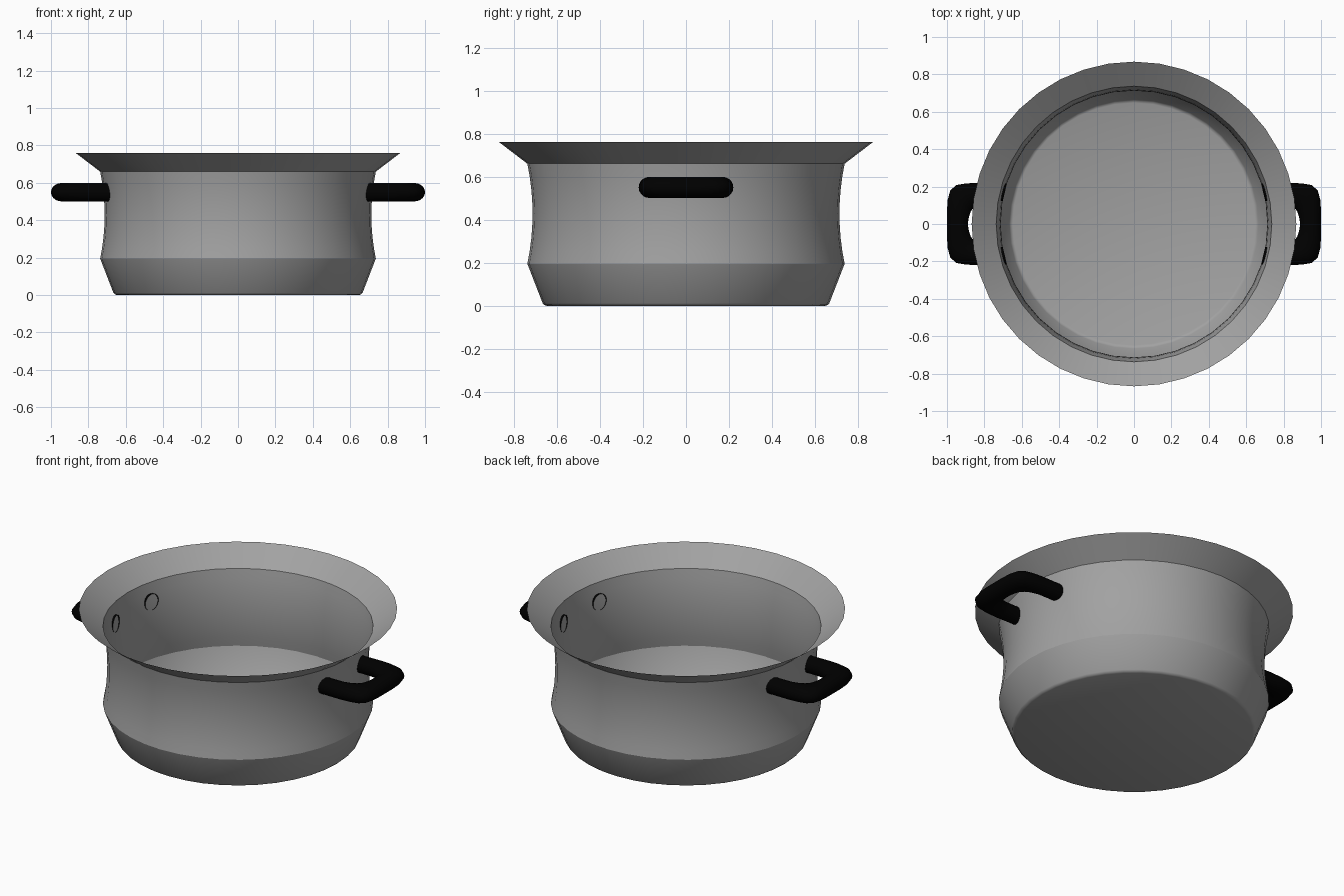
import bpy, bmesh, math

if "Cube" in bpy.data.objects:
    bpy.data.objects.remove(bpy.data.objects["Cube"])

def material(name, v):
    m = bpy.data.materials.new(name)
    m.diffuse_color = (v, v, v, 1)
    m.use_nodes = True
    m.node_tree.nodes["Principled BSDF"].inputs["Base Color"].default_value = m.diffuse_color
    return m

def finish(bm, name, angle, mat):
    me = bpy.data.meshes.new(name)
    bm.normal_update()
    bm.to_mesh(me)
    bm.free()
    ob = bpy.data.objects.new(name, me)
    bpy.context.collection.objects.link(ob)
    me.materials.append(mat)
    bpy.ops.object.select_all(action='DESELECT')
    ob.select_set(True)
    bpy.context.view_layer.objects.active = ob
    bpy.ops.object.shade_smooth_by_angle(angle=math.radians(angle))
    return ob

def skin(bm, rings):
    for a, b in zip(rings, rings[1:]):
        n = len(a)
        for i in range(n):
            j = (i + 1) % n
            bm.faces.new([a[i], a[j], b[j], b[i]])

# Pot body: thin sheet with rounded foot, pinched waist and flared rim
N = 40
waist = [(0.737 - 0.024 * (1 - (2 * i / 8 - 1) ** 2), 0.195 + 0.465 * i / 8)
         for i in range(9)]
profile = [(0.648, 0.0), (0.658, 0.004), (0.666, 0.012)] + waist + [(0.868, 0.76)]
bm = bmesh.new()
rings = [[bm.verts.new((r * math.cos(2 * math.pi * i / N),
                        r * math.sin(2 * math.pi * i / N), z)) for i in range(N)]
         for r, z in profile]
bm.faces.new(rings[0][::-1])
skin(bm, rings)
finish(bm, "pot_body", 28, material("steel", 0.36))

# Handles: open-ended tube swept through (outer, inner) edge pairs
black = material("black_plastic", 0.0)
half = [((0.681, 0.217), (0.702, 0.122)), ((0.83, 0.22), (0.79, 0.12)),
        ((0.90, 0.217), (0.83, 0.108)), ((0.95, 0.208), (0.855, 0.09)),
        ((0.982, 0.18), (0.872, 0.068)), ((0.996, 0.13), (0.882, 0.04)),
        ((1.0, 0.07), (0.886, 0.02))]
mirrored = [tuple((x, -y) for x, y in pair) for pair in reversed(half)]
stations = half + [((1.0, 0.0), (0.887, 0.0))] + mirrored

def handle(name, side):
    bm = bmesh.new()
    rings = []
    for (ox, oy), (ix, iy) in stations:
        ring = []
        for k in range(20):
            a = 2 * math.pi * k / 20
            t = 0.5 + 0.5 * math.cos(a)
            ring.append(bm.verts.new((side * (ix + (ox - ix) * t), iy + (oy - iy) * t,
                                      0.55 + 0.049 * math.sin(a))))
        rings.append(ring)
    skin(bm, rings)
    bmesh.ops.recalc_face_normals(bm, faces=bm.faces)
    finish(bm, name, 50, black)

handle("handle_right", 1)
handle("handle_left", -1)
